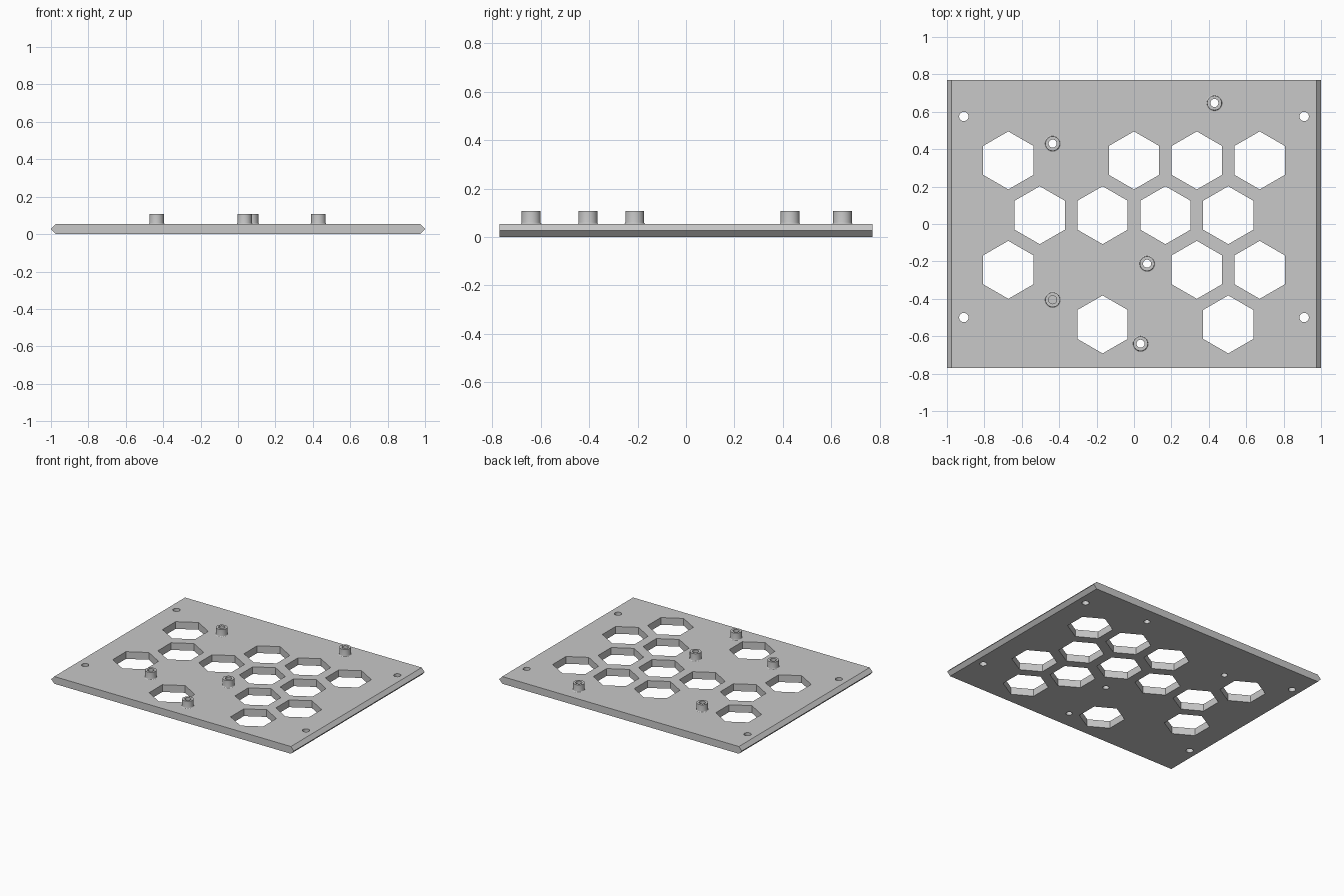
import bpy, bmesh, math

if "Cube" in bpy.data.objects:
    bpy.data.objects.remove(bpy.data.objects["Cube"], do_unlink=True)

T = 0.054            # plate thickness
TOP = 0.108          # standoff height
BORE = 0.0215        # standoff hole radius
HALF_Y = 0.77

grey = bpy.data.materials.new("light_grey")
grey.use_nodes = True
colour = (0.58, 0.58, 0.58, 1)
grey.diffuse_color = colour
grey.node_tree.nodes["Principled BSDF"].inputs["Base Color"].default_value = colour


def make_object(name, bm):
    bmesh.ops.recalc_face_normals(bm, faces=bm.faces)
    mesh = bpy.data.meshes.new(name)
    bm.to_mesh(mesh)
    bm.free()
    mesh.materials.append(grey)
    obj = bpy.data.objects.new(name, mesh)
    bpy.context.collection.objects.link(obj)
    return obj


def add_prism(bm, x, y, radius, sides, turn=0.0):
    """Upright cutter that passes right through the plate."""
    ring = [bm.verts.new((x + radius * math.cos(turn + math.tau * i / sides),
                          y + radius * math.sin(turn + math.tau * i / sides), -0.1))
            for i in range(sides)]
    base = bm.faces.new(ring)
    out = bmesh.ops.extrude_face_region(bm, geom=[base])
    top = [v for v in out["geom"] if isinstance(v, bmesh.types.BMVert)]
    bmesh.ops.translate(bm, verts=top, vec=(0, 0, 0.3))


def smooth(obj):
    bpy.ops.object.select_all(action="DESELECT")
    obj.select_set(True)
    bpy.context.view_layer.objects.active = obj
    bpy.ops.object.shade_smooth_by_angle(angle=math.radians(32))


# Plate: section with pointed side edges, extruded front to back
bm = bmesh.new()
section = [(-1, T / 2), (-0.975, 0), (0.975, 0), (1, T / 2), (0.975, T), (-0.975, T)]
face = bm.faces.new([bm.verts.new((x, -HALF_Y, z)) for x, z in section])
out = bmesh.ops.extrude_face_region(bm, geom=[face])
bmesh.ops.translate(bm, vec=(0, 2 * HALF_Y, 0),
                    verts=[v for v in out["geom"] if isinstance(v, bmesh.types.BMVert)])
plate = make_object("plate", bm)

# Standoff positions; the last one has no hole through the plate
standoffs = [(0.43, 0.647), (-0.435, 0.43), (0.07, -0.212), (0.035, -0.64), (-0.435, -0.405)]

# Hexagon windows on a staggered grid, by column offset in each row
rows = [(0.34, (-2, 0, 1, 2)), (0.047, (-1.5, -0.5, 0.5, 1.5)),
        (-0.245, (-2, 1, 2)), (-0.537, (-0.5, 1.5))]
bm = bmesh.new()
for y, columns in rows:
    for c in columns:
        add_prism(bm, c * 0.336, y, 0.155, 6, math.pi / 6)

# Corner screw holes and standoff bores
for x in (-0.91, 0.91):
    for y in (0.575, -0.5):
        add_prism(bm, x, y, 0.025, 32)
for x, y in standoffs[:-1]:
    add_prism(bm, x, y, BORE, 32)
cutter = make_object("hole_cutter", bm)
cutter.hide_render = True

cut = plate.modifiers.new("holes", "BOOLEAN")
cut.operation = "DIFFERENCE"
cut.solver = "EXACT"
cut.object = cutter
bpy.context.view_layer.objects.active = plate
bpy.ops.object.modifier_apply(modifier=cut.name)
bpy.data.objects.remove(cutter, do_unlink=True)
smooth(plate)

# Standoffs: lathed tubes with a small fillet at the foot
R, F = 0.039, 0.006
profile = [(BORE, T), (BORE, TOP), (R, TOP)]
for i in range(5):
    a = math.pi / 2 * i / 4
    profile.append((R + F * (1 - math.cos(a)), T + F * (1 - math.sin(a))))
for n, (x, y) in enumerate(standoffs):
    bm = bmesh.new()
    verts = [bm.verts.new((r, 0, z)) for r, z in profile]
    edges = [bm.edges.new(pair) for pair in zip(verts, verts[1:])]
    bmesh.ops.spin(bm, geom=verts + edges, cent=(0, 0, 0), axis=(0, 0, 1),
                   angle=math.tau, steps=32, use_merge=True)
    bmesh.ops.remove_doubles(bm, verts=bm.verts, dist=0.0001)
    bmesh.ops.recalc_face_normals(bm, faces=bm.faces)
    # The tube is open below, so check that its top rim faces up
    rim = max(bm.faces, key=lambda f: f.calc_center_median().z)
    flip = rim.normal.z < 0
    obj = make_object(f"standoff_{n + 1}", bm)
    if flip:
        obj.data.flip_normals()
    obj.location = (x, y, 0)
    smooth(obj)
